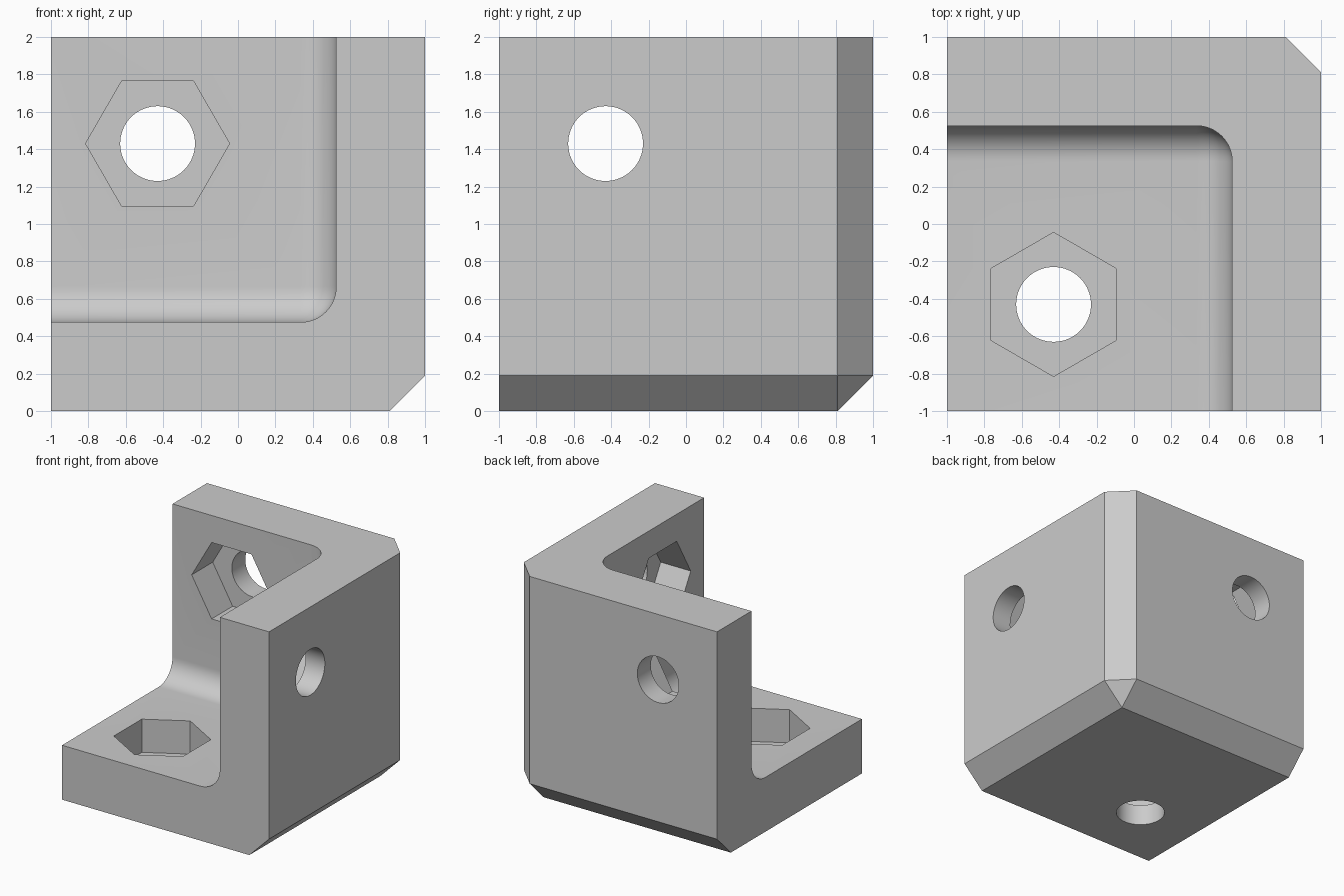
import bpy, bmesh, math
from mathutils import Matrix, Vector

cube = bpy.data.objects.get("Cube")
if cube:
    bpy.data.objects.remove(cube, do_unlink=True)

grey = bpy.data.materials.new("light_grey")
grey.use_nodes = True
COLOUR = (0.6, 0.6, 0.6, 1)
grey.diffuse_color = COLOUR
grey.node_tree.nodes["Principled BSDF"].inputs["Base Color"].default_value = COLOUR

INNER = 0.525      # inner wall faces, measured from the centre
FLOOR = 0.475      # top of the base plate
CHAMFER = 0.19
HOLE = -0.43       # hole offset from the centre
POCKET = 0.29      # nut pocket depth


def to_object(bm, name):
    bmesh.ops.recalc_face_normals(bm, faces=bm.faces)
    mesh = bpy.data.meshes.new(name)
    bm.to_mesh(mesh)
    bm.free()
    mesh.materials.append(grey)
    obj = bpy.data.objects.new(name, mesh)
    bpy.context.collection.objects.link(obj)
    return obj


def corner_box(name, low, high, width, segments):
    """Box whose three edges at the (+x, +y, -z) corner are bevelled."""
    bm = bmesh.new()
    bmesh.ops.create_cube(bm, size=1)
    low, high = Vector(low), Vector(high)
    for v in bm.verts:
        v.co = Vector(low[i] + (v.co[i] + 0.5) * (high[i] - low[i]) for i in range(3))
    corner = Vector((high.x, high.y, low.z))
    vert = min(bm.verts, key=lambda v: (v.co - corner).length)
    bmesh.ops.bevel(bm, geom=list(vert.link_edges), offset=width,
                    segments=segments, profile=0.5, affect='EDGES')
    return to_object(bm, name)


def prism(name, sides, radius, start, end, turn, matrix):
    """Upright prism between two heights, then placed by a matrix."""
    bm = bmesh.new()
    bmesh.ops.create_cone(bm, cap_ends=True, segments=sides, radius1=radius,
                          radius2=radius, depth=end - start)
    local = Matrix.Translation((0, 0, (start + end) / 2)) @ Matrix.Rotation(turn, 4, 'Z')
    bmesh.ops.transform(bm, matrix=matrix @ local, verts=bm.verts)
    return to_object(bm, name)


# Solid block with chamfered outer edges
bracket = corner_box("corner_bracket", (-1, -1, 0), (1, 1, 2), CHAMFER, 1)

# Inner space with rounded inside edges
cutters = [corner_box("inner_space_cutter", (-2, -2, FLOOR), (INNER, INNER, 3), 0.19, 12)]

# Bolt hole and hexagonal nut pocket in each plate; axes point into the plate
mid = 1 + HOLE * -1 - 0  # height of the wall holes
walls = {
    "base": ((HOLE, HOLE, FLOOR), (0, 0, -1), (0, 1, 0)),
    "back": ((HOLE, INNER, mid), (0, 1, 0), (1, 0, 0)),
    "side": ((INNER, HOLE, mid), (1, 0, 0), (0, 1, 0)),
}
for name, (place, axis, point) in walls.items():
    z, x = Vector(axis), Vector(point)
    matrix = Matrix((x, z.cross(x), z)).transposed().to_4x4()
    matrix.translation = place
    # Create_cone starts its first corner on an axis; hexagon points lie on local x
    bm_turn = math.pi / 6 * 0
    pocket = prism(name + "_pocket_cutter", 6, 0.385, -0.1, POCKET, bm_turn, matrix)
    reach = max(abs((matrix.inverted() @ v.co).x) for v in pocket.data.vertices)
    if reach < 0.38:
        pocket.data.transform(matrix @ Matrix.Rotation(math.pi / 6, 4, 'Z') @ matrix.inverted())
    cutters += [pocket, prism(name + "_hole_cutter", 64, 0.2, 0.1, 0.7, 0, matrix)]

# Cut everything, bake the result and remove the cutters
for cutter in cutters:
    cutter.hide_render = True
    mod = bracket.modifiers.new(cutter.name, 'BOOLEAN')
    mod.operation = 'DIFFERENCE'
    mod.solver = 'EXACT'
    mod.object = cutter
bpy.context.view_layer.update()
result = bpy.data.meshes.new_from_object(
    bracket.evaluated_get(bpy.context.evaluated_depsgraph_get()))
bracket.modifiers.clear()
bracket.data = result
result.materials.clear()
result.materials.append(grey)
for poly in result.polygons:
    poly.material_index = 0
for cutter in cutters:
    bpy.data.objects.remove(cutter, do_unlink=True)

# Smooth fillets and holes, keep hard edges sharp
bpy.ops.object.select_all(action='DESELECT')
bracket.select_set(True)
bpy.context.view_layer.objects.active = bracket
bpy.ops.object.shade_smooth_by_angle(angle=math.radians(25))
